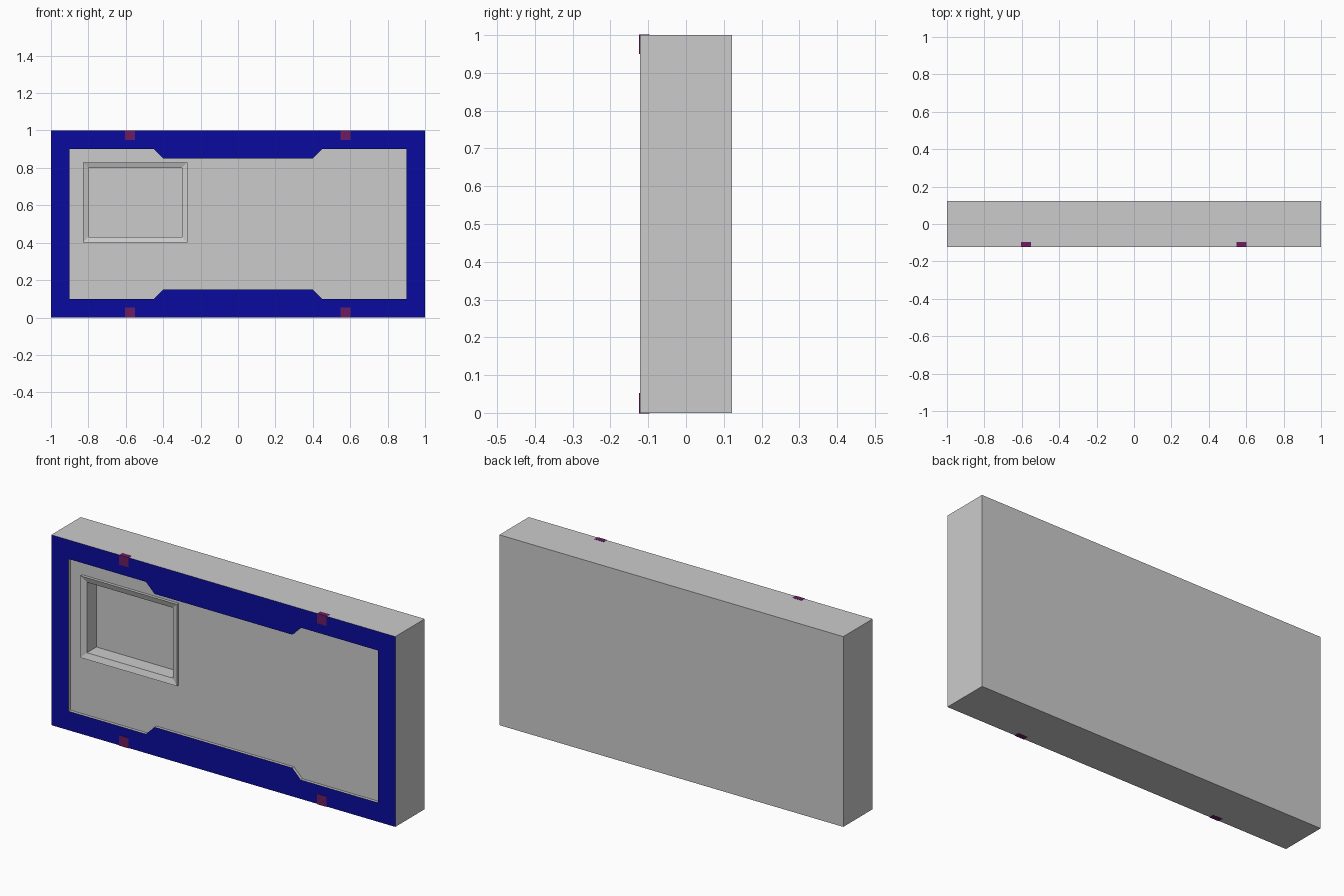
import bpy, bmesh

if "Cube" in bpy.data.objects:
    bpy.data.objects.remove(bpy.data.objects["Cube"])

FRONT, BACK, PANEL, PANE = -0.122, 0.122, -0.107, -0.033
OUTER = (-1, 1, 0, 1)
HOLE = (-0.80, -0.30, 0.43, 0.80)
TRIM = (-0.83, -0.27, 0.40, 0.83)


def material(name, rgb):
    m = bpy.data.materials.new(name)
    m.diffuse_color = (*rgb, 1)
    m.use_nodes = True
    m.node_tree.nodes["Principled BSDF"].inputs["Base Color"].default_value = m.diffuse_color
    return m


def finish(name, bm, mats=()):
    me = bpy.data.meshes.new(name)
    for m in mats:
        me.materials.append(m)
    bm.to_mesh(me)
    bm.free()
    ob = bpy.data.objects.new(name, me)
    bpy.context.collection.objects.link(ob)
    return ob


def loft(name, rings, caps, mats=()):
    """Join rectangles (x0, x1, z0, z1) at given y depths into a skin."""
    bm = bmesh.new()
    loops = [[bm.verts.new(p) for p in ((x0, y, z0), (x1, y, z0), (x1, y, z1), (x0, y, z1))]
             for (x0, x1, z0, z1), y in rings]
    for a, b in zip(loops, loops[1:]):
        for i in range(4):
            j = (i + 1) % 4
            bm.faces.new((a[i], a[j], b[j], b[i]))
    if caps:
        bm.faces.new(loops[0])
        bm.faces.new(loops[-1])
    bmesh.ops.recalc_face_normals(bm, faces=bm.faces)
    return finish(name, bm, mats)


blue = material("blue_paint", (0.003, 0.003, 0.34))
purple = material("purple_clip", (0.15, 0.012, 0.12))

# Wall slab with the window recess
loft("wall_panel", [(OUTER, BACK), (OUTER, PANEL), (HOLE, PANEL), (HOLE, PANE)], True)

# Raised window trim, sloping slightly into the recess
loft("window_trim", [(TRIM, PANEL), (TRIM, FRONT), (HOLE, FRONT + 0.01), (HOLE, PANEL)], False)

# Stepped border: one quarter, mirrored; only its front is painted
quarter = [(-1, 0.5), (0, 0.5), (0, 0.35), (-0.4, 0.35),
           (-0.45, 0.4), (-0.9, 0.4), (-0.9, 0), (-1, 0)]
bm = bmesh.new()
front = [bm.verts.new((x, FRONT, z)) for x, z in quarter]
rear = [bm.verts.new((x, PANEL, z)) for x, z in quarter]
face = bm.faces.new(front)
face.normal_update()
if face.normal.y > 0:
    face.normal_flip()
face.material_index = 1
for i in range(8):
    j = (i + 1) % 8
    if i not in (1, 6):  # leave the mirror seams open
        bm.faces.new((front[i], rear[i], rear[j], front[j]))
bmesh.ops.recalc_face_normals(bm, faces=bm.faces)
face.normal_update()
if face.normal.y > 0:
    bmesh.ops.reverse_faces(bm, faces=bm.faces)
border = finish("front_border", bm, (None, blue))
border.location.z = 0.5
mirror = border.modifiers.new("mirror", 'MIRROR')
mirror.use_axis = (True, False, True)

# Edge clips, top and bottom
for side, x in (("left", -0.577), ("right", 0.574)):
    for level, z in (("bottom", 0), ("top", 0.95)):
        rect = (x - 0.027, x + 0.027, z - 0.001 if z == 0 else z, z + (0.051 if z else 0.053))
        loft(f"{level}_{side}_clip", [(rect, FRONT - 0.002), (rect, -0.097)], True, (purple,))
